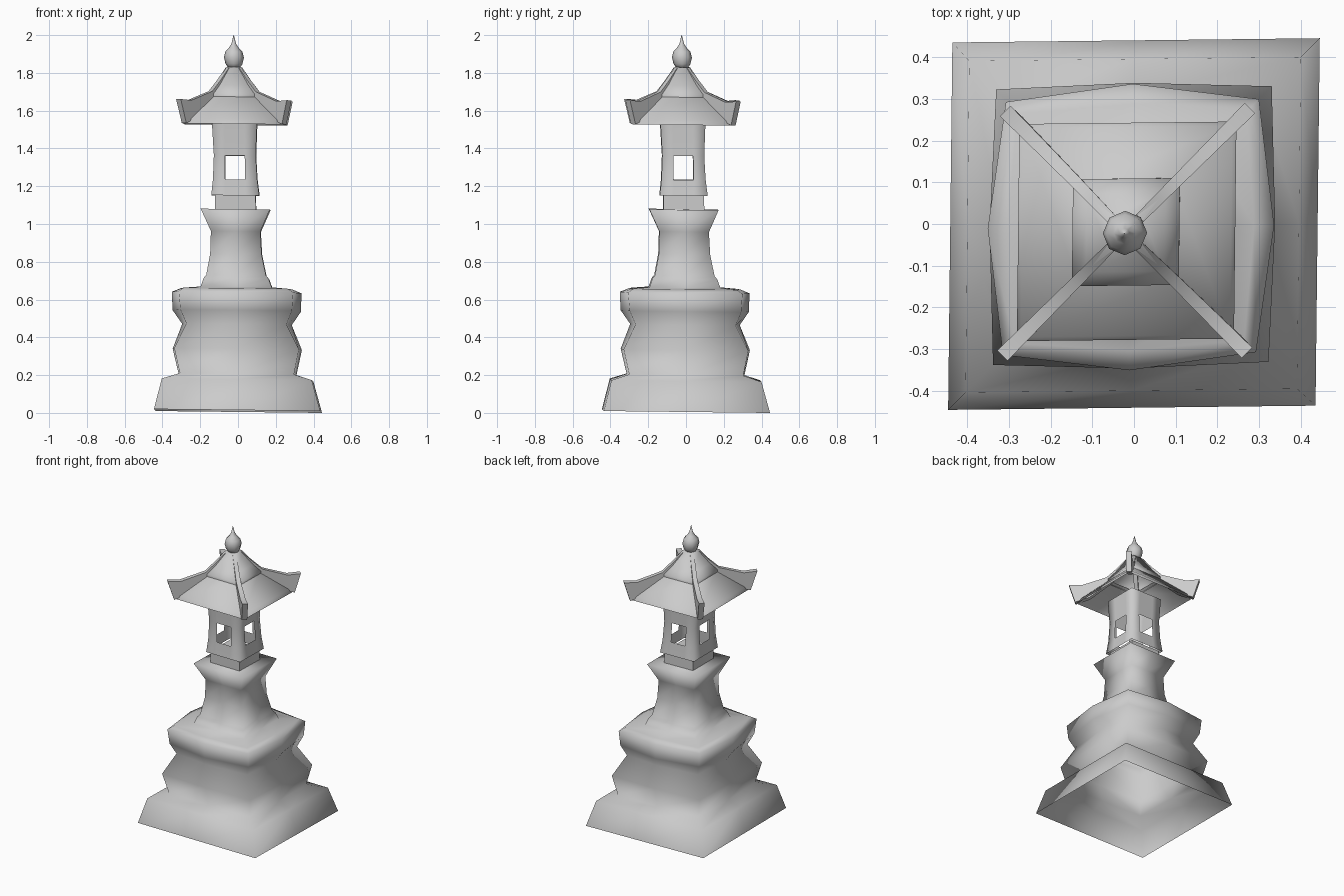
import bpy, bmesh, math
from mathutils import Matrix, Vector

if "Cube" in bpy.data.objects:
    bpy.data.objects.remove(bpy.data.objects["Cube"], do_unlink=True)

stone = bpy.data.materials.new("grey_stone")
stone.use_nodes = True
GREY = (0.6, 0.6, 0.6, 1)
stone.diffuse_color = GREY
stone.node_tree.nodes["Principled BSDF"].inputs["Base Color"].default_value = GREY

# The whole tower is slightly skewed, as if weathered and settled
S = 0.0115
SKEW = Matrix(((1, S, -S), (S, 1, -S), (-S, -S, 1))).to_4x4()


def finish(name, bm, angle=None):
    """Skew the mesh, give it the stone material and smooth it."""
    bmesh.ops.recalc_face_normals(bm, faces=bm.faces)
    bmesh.ops.transform(bm, matrix=SKEW, verts=bm.verts)
    mesh = bpy.data.meshes.new(name)
    bm.to_mesh(mesh)
    bm.free()
    mesh.materials.append(stone)
    obj = bpy.data.objects.new(name, mesh)
    bpy.context.collection.objects.link(obj)
    bpy.context.view_layer.objects.active = obj
    for o in bpy.context.selected_objects:
        o.select_set(False)
    obj.select_set(True)
    if angle:
        bpy.ops.object.shade_smooth_by_angle(angle=math.radians(angle))
    else:
        bpy.ops.object.shade_smooth()


def loft(rings, bottom=False, top=False):
    """Join rings of points, lowest first, with quads."""
    bm = bmesh.new()
    loops = [[bm.verts.new(p) for p in ring] for ring in rings]
    n = len(loops[0])
    for a, b in zip(loops, loops[1:]):
        for i in range(n):
            j = (i + 1) % n
            bm.faces.new((a[i], a[j], b[j], b[i]))
    if bottom:
        bm.faces.new(loops[0][::-1])
    if top:
        bm.faces.new(loops[-1])
    return bm


def four_sides(side):
    """Repeat the points of the front side around the square."""
    return [Matrix.Rotation(k * math.pi / 2, 3, 'Z') @ Vector(p)
            for k in range(4) for p in side]


def square(z, h):
    return four_sides([(-h, -h, z)])


def bowed(z, corner, middle):
    return four_sides([(-corner, -corner, z), (0, -middle, z)])


# Hollow foot, bowed pedestal and flared shaft, one continuous skin
finish("foot_pedestal_and_shaft", loft([bowed(*r) for r in (
    (0.01, 0.44, 0.44), (0.173, 0.397, 0.397), (0.204, 0.302, 0.312),
    (0.336, 0.33, 0.342), (0.468, 0.265, 0.29), (0.54, 0.295, 0.34),
    (0.637, 0.303, 0.343), (0.657, 0.275, 0.295), (0.665, 0.188, 0.188),
    (0.71, 0.172, 0.172), (0.727, 0.158, 0.158), (0.84, 0.136, 0.136),
    (0.96, 0.131, 0.131), (1.077, 0.183, 0.183))], top=True))

# Neck under the lamp chamber
finish("neck", loft([square(1.07, 0.108), square(1.155, 0.108)], top=True), 40)

# Lamp chamber: a thin shell with one window in each wall
W = 0.0525
SILL, LINTEL = 1.235, 1.362
bm = loft([four_sides([(-h, -h, z), (-W, -h, z), (W, -h, z)]) for z, h in (
    (1.15, 0.127), (SILL, 0.117), (LINTEL, 0.111), (1.53, 0.119))])
windows = []
for f in bm.faces:
    c = f.calc_center_median()
    if SILL < c.z < LINTEL and min(abs(c.x), abs(c.y)) < 0.01:
        windows.append(f)
bmesh.ops.delete(bm, geom=windows, context='FACES')
finish("lamp_chamber", bm)

# Roof: open lower slope and a steeper upper tier
finish("lower_roof", loft([square(*r) for r in (
    (1.527, 0.26), (1.553, 0.25), (1.685, 0.115))]))
finish("upper_roof", loft([square(*r) for r in (
    (1.668, 0.128), (1.688, 0.128), (1.735, 0.094), (1.83, 0.04))], top=True))

# Hip ridges with upturned ends, tapering towards the top
RIDGE = [(0.265, 1.528), (0.293, 1.655), (0.235, 1.65), (0.125, 1.70),
         (0.08, 1.76), (0.035, 1.828), (0.03, 1.79), (0.1, 1.67), (0.2, 1.56)]
for k, name in enumerate(("back_left", "back_right", "front_right", "front_left")):
    bm = bmesh.new()
    d = math.sqrt(2)
    face = bm.faces.new([bm.verts.new((x * d, -0.018, z)) for x, z in RIDGE])
    new = bmesh.ops.extrude_face_region(bm, geom=[face])["geom"]
    bmesh.ops.translate(bm, vec=(0, 0.036, 0),
                        verts=[v for v in new if isinstance(v, bmesh.types.BMVert)])
    for v in bm.verts:
        v.co.y *= 0.65 + 0.8 * v.co.x
    turn = Matrix.Rotation(math.radians(45 + 90 * k), 3, 'Z')
    bmesh.ops.rotate(bm, verts=bm.verts, matrix=turn)
    finish("hip_ridge_" + name, bm, 50)

# Finial bulb with a pointed tip
SIDES = 8
finish("finial", loft([
    [(r * math.cos(2 * math.pi * i / SIDES), r * math.sin(2 * math.pi * i / SIDES), z)
     for i in range(SIDES)]
    for z, r in ((1.825, 0.03), (1.848, 0.045), (1.882, 0.053), (1.913, 0.045),
                 (1.933, 0.026), (1.955, 0.012), (2.0, 0.001))],
    bottom=True, top=True))
